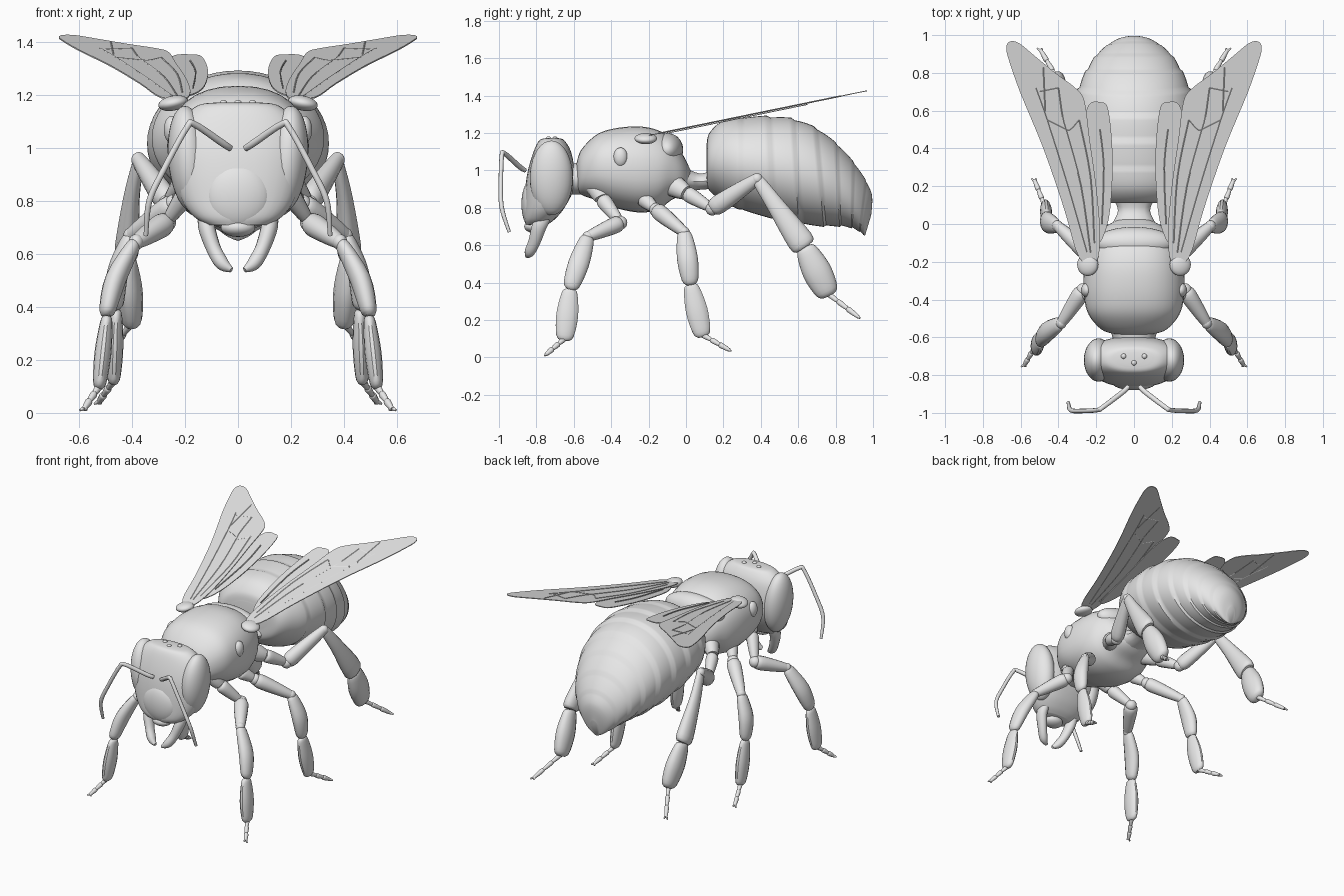
import bpy, bmesh, math
from mathutils import Vector

if "Cube" in bpy.data.objects:
    bpy.data.objects.remove(bpy.data.objects["Cube"])

grey = bpy.data.materials.new("plain grey")
grey.use_nodes = True
grey.diffuse_color = (0.8, 0.8, 0.8, 1)
grey.node_tree.nodes["Principled BSDF"].inputs["Base Color"].default_value = grey.diffuse_color
parts = []
SIDES = (("left", 1), ("right", -1))


def finish(name, bm):
    bmesh.ops.recalc_face_normals(bm, faces=bm.faces)
    mesh = bpy.data.meshes.new(name)
    bm.to_mesh(mesh)
    bm.free()
    mesh.materials.append(grey)
    obj = bpy.data.objects.new(name, mesh)
    bpy.context.collection.objects.link(obj)
    parts.append(obj)
    return obj


def spline(keys, steps, closed=False):
    """Smooth curve through tuples of any length."""
    n = len(keys)
    out = []
    pick = lambda i: keys[i % n] if closed else keys[min(max(i, 0), n - 1)]
    for i in range(n if closed else n - 1):
        quad = [pick(i + k) for k in (-1, 0, 1, 2)]
        for s in range(steps):
            t = s / steps
            out.append(tuple(b + 0.5 * t * (c - a + t * (2*a - 5*b + 4*c - d + t * (3*(b - c) + d - a)))
                             for a, b, c, d in zip(*quad)))
    return out if closed else out + [tuple(keys[-1])]


def skin(name, rings, power=2, sides=32):
    """Skin over rings given as centre and two half axes."""
    bm = bmesh.new()
    bend = lambda v: math.copysign(abs(v) ** (2 / power), v)
    loops = []
    for c, a, b in rings:
        angles = [2 * math.pi * k / sides for k in range(sides)]
        loops.append([bm.verts.new(c + a * bend(math.cos(t)) + b * bend(math.sin(t))) for t in angles])
    for p, q in zip(loops, loops[1:]):
        for k in range(sides):
            j = (k + 1) % sides
            bm.faces.new((p[k], p[j], q[j], q[k]))
    bm.faces.new(loops[0])
    bm.faces.new(loops[-1])
    return finish(name, bm)


def tube(name, keys, steps=4, ref=(1, 0, 0), sides=14):
    """Tube through (x, y, z, radius along ref, other radius)."""
    pts = spline(keys, steps)
    rings = []
    for i, p in enumerate(pts):
        before, after = pts[max(i - 1, 0)], pts[min(i + 1, len(pts) - 1)]
        d = (Vector(after[:3]) - Vector(before[:3])).normalized()
        u = Vector(ref)
        u = (u - d * u.dot(d)).normalized()
        rings.append((Vector(p[:3]), u * p[3], d.cross(u) * p[4]))
    return skin(name, rings, sides=sides)


SPINDLE = ((0, .4), (.08, .72), (.5, 1), (.9, .8), (1, .4))
CLUB = ((0, .4), (.08, .5), (.4, .68), (.9, 1), (1, .75))
TAPER = ((0, .7), (.15, 1), (.7, .8), (1, .6))


def limb(name, p0, p1, ru, rv, shape=SPINDLE, bow=0):
    """Leg segment, its middle pushed sideways by bow."""
    a, b = Vector(p0), Vector(p1)
    keys = []
    for f, r in shape:
        p = a.lerp(b, f) + Vector((bow * 4 * f * (1 - f), 0, 0))
        keys.append((*p, ru * r, rv * r))
    return tube(name, keys)


def ball(name, centre, radii, tilt=0):
    bm = bmesh.new()
    bmesh.ops.create_uvsphere(bm, u_segments=28, v_segments=18, radius=1)
    bmesh.ops.scale(bm, vec=radii, verts=bm.verts)
    obj = finish(name, bm)
    obj.location = centre
    obj.rotation_euler[1] = tilt
    return obj


# Head: level rings of height, half width, front y, back y
head = [(1.172, .09, -.75, -.68), (1.16, .155, -.785, -.65), (1.1, .22, -.815, -.615), (1.0, .25, -.845, -.597),
        (.9, .245, -.86, -.6), (.8, .212, -.865, -.65), (.74, .165, -.865, -.7), (.71, .115, -.855, -.74)]
skin("head", [(Vector((0, (f + b) / 2, z)), Vector((w, 0, 0)), Vector((0, (b - f) / 2, 0)))
              for z, w, f, b in spline(head, 5)], power=2.3)
ball("face_shield", (0, -.83, .82), (.125, .05, .125))
ball("upper_lip", (0, -.81, .7), (.065, .055, .035))
for i, (x, y) in enumerate(((-.055, -.7), (.055, -.7), (0, -.735))):
    ball(f"simple_eye_{i + 1}", (x, y, 1.17), (.014, .014, .012))

# Thorax: upright rings of y, top, bottom, half width
thorax = [(-.585, 1.04, .9, .09), (-.56, 1.11, .87, .17), (-.48, 1.19, .84, .24), (-.38, 1.225, .8, .265),
          (-.25, 1.235, .775, .265), (-.15, 1.215, .79, .245), (-.08, 1.17, .84, .21),
          (-.02, 1.09, .87, .16), (.025, 1.0, .9, .08)]
skin("thorax", [(Vector((0, y, (t + b) / 2)), Vector((w, 0, 0)), Vector((0, 0, (t - b) / 2)))
                for y, t, b, w in spline(thorax, 5)], power=2.3)
ball("scutellum", (0, -.1, 1.11), (.215, .085, .09))
tube("neck", [(0, -.65, .95, .1, .08), (0, -.54, .96, .13, .09)])
tube("waist", [(0, -.02, .95, .13, .07), (0, .07, .94, .085, .045), (0, .15, .95, .12, .05)])

# Abdomen: leaning rings of top y z, bottom y z, half width, with stepped plates
abdomen = [(.11, 1.14, .11, .97, .14), (.125, 1.2, .12, .9, .22), (.19, 1.26, .19, .84, .28),
           (.3, 1.285, .3, .785, .33), (.45, 1.29, .48, .74, .34), (.58, 1.275, .62, .71, .325),
           (.7, 1.225, .75, .7, .295), (.81, 1.14, .83, .7, .25), (.9, 1.04, .89, .69, .2),
           (.965, .94, .93, .67, .14), (.995, .86, .95, .655, .085), (.99, .76, .957, .65, .03)]
rings = []
for i, (yt, zt, yb, zb, w) in enumerate(spline(abdomen, 8)):
    plate = .975 + .035 * (i % 8) / 7 if 24 <= i < 80 else 1
    top, bottom = Vector((0, yt, zt)), Vector((0, yb, zb))
    rings.append(((top + bottom) / 2, Vector((w * plate, 0, 0)), (top - bottom) / 2 * plate))
skin("abdomen", rings, sides=48)

# Wing outlines and veins in plan, for the left side
fore_wing = [(.2, -.2), (.29, -.18), (.37, .08), (.48, .4), (.6, .69), (.66, .86), (.676, .93), (.66, .965),
             (.61, .958), (.52, .885), (.41, .795), (.31, .72), (.262, .65), (.235, .45), (.2, .2), (.18, -.05)]
hind_wing = [(.2, -.1), (.135, .02), (.113, .32), (.135, .6), (.18, .645), (.24, .63), (.26, .5), (.23, .2)]
veins = [[(.25, -.15), (.35, .2), (.46, .55), (.52, .72)], [(.23, -.15), (.28, .2), (.36, .5)],
         [(.21, -.1), (.23, .25), (.29, .55)], [(.36, .5), (.46, .55)], [(.29, .55), (.36, .5), (.4, .72)],
         [(.4, .72), (.5, .7)], [(.47, .6), (.48, .83)], [(.17, 0), (.16, .3), (.18, .5)]]


def wing_height(y):
    return 1.225 + .205 * y


def wing(name, outline, side, drop):
    bm = bmesh.new()
    verts = [bm.verts.new((side * x, y, wing_height(y) - drop)) for x, y in spline(outline, 4, True)]
    face = bm.faces.new(verts)
    top = bmesh.ops.extrude_face_region(bm, geom=[face])["geom"]
    bmesh.ops.translate(bm, vec=(0, 0, .005), verts=[v for v in top if isinstance(v, bmesh.types.BMVert)])
    bmesh.ops.triangulate(bm, faces=bm.faces)
    finish(name, bm)


# Legs, left side: hip, trochanter, bend, knee, shin end, foot end, toe tip
legs = {
    "front": [(.11, -.49, .95), (.18, -.45, .85), (.27, -.35, .72), (.385, -.525, .645),
              (.495, -.62, .365), (.525, -.65, .09), (.585, -.755, .01)],
    "middle": [(.12, -.26, .88), (.18, -.23, .85), (.24, -.16, .79), (.405, -.01, .67),
               (.46, .025, .39), (.47, .09, .11), (.53, .24, .035)],
    "hind": [(.11, -.1, .94), (.2, 0, .88), (.265, .14, .795), (.375, .38, .955),
             (.42, .635, .59), (.4, .765, .33), (.5, .93, .21)],
}

for label, s in SIDES:
    # Face parts
    ball(f"{label}_eye", (s * .187, -.72, .96), (.077, .115, .2), s * .08)
    feeler = [(.03, -.86, 1.0, .012, .012), (.06, -.89, 1.02, .014, .014), (.165, -.97, 1.09, .013, .013),
              (.195, -.985, 1.075, .012, .012), (.28, -.99, .92, .012, .012), (.335, -.985, .8, .012, .012),
              (.348, -.945, .67, .009, .009)]
    tube(f"{label}_antenna", [(s * x, *rest) for x, *rest in feeler], 6, (0, 1, 0), 10)
    jaw = [(.12, -.76, .75, .03, .04), (.118, -.785, .7, .032, .04), (.092, -.81, .62, .028, .033),
           (.06, -.835, .565, .026, .028), (.025, -.85, .54, .01, .012)]
    tube(f"{label}_mandible", [(s * x, *rest) for x, *rest in jaw], 5)

    # Wing roots, side lobes and wings
    ball(f"{label}_wing_root", (s * .245, -.215, 1.17), (.057, .06, .028), s * .2)
    ball(f"{label}_side_lobe", (s * .25, -.35, 1.07), (.03, .038, .052))
    wing(f"{label}_fore_wing", fore_wing, s, 0)
    wing(f"{label}_hind_wing", hind_wing, s, .008)
    for i, path in enumerate(veins):
        tube(f"{label}_vein_{i + 1}", [(s * x, y, wing_height(y) + .003, .004, .003) for x, y in path],
             4, (0, 0, 1), 6)

    # Legs
    for place, joints in legs.items():
        p = [Vector((s * x, y, z)) for x, y, z in joints]
        hind = place == "hind"
        tag = f"{label}_{place}"
        limb(f"{tag}_coxa", p[0], p[1], .055, .065, TAPER)
        limb(f"{tag}_trochanter", p[1], p[2].lerp(p[1], .1), .038, .042, TAPER)
        ball(f"{tag}_hip_joint", p[2], (.036, .036, .036))
        limb(f"{tag}_femur", p[2], p[3], .045, .052 if hind else .045, TAPER)
        ball(f"{tag}_knee", p[3], (.028, .03, .03))
        limb(f"{tag}_tibia", p[3], p[4], .046 if hind else .04, .072 if hind else .057,
             CLUB if hind else SPINDLE, s * (.01 if hind else .022))
        limb(f"{tag}_foot", p[4], p[5], .05 if hind else .032, .08 if hind else .06)
        start = p[5].lerp(p[4], .04)
        for k in range(3):
            limb(f"{tag}_toe_{k + 1}", start.lerp(p[6], k / 3.3), start.lerp(p[6], (k + 1.15) / 3.3),
                 .014, .015, TAPER)
        for k in (-1, 1):
            limb(f"{tag}_claw_{k + 2}", start.lerp(p[6], .88), p[6] + Vector((k * .012, 0, 0)), .007, .008, TAPER)

# Smooth shading with sharp edges kept
bpy.ops.object.select_all(action="DESELECT")
for obj in parts:
    obj.select_set(True)
bpy.context.view_layer.objects.active = parts[0]
bpy.ops.object.shade_smooth_by_angle(angle=math.radians(40))
